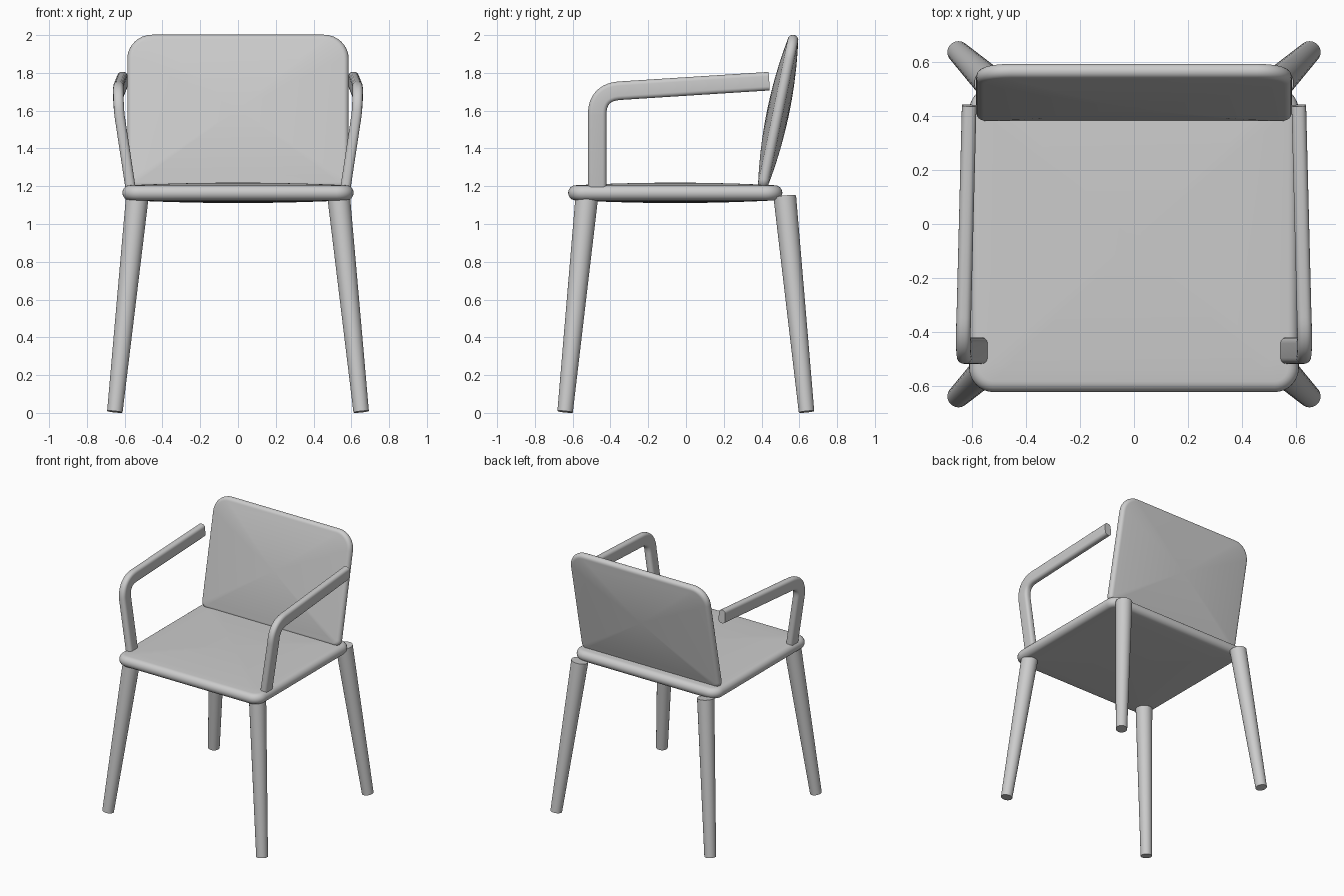
import bpy
from math import sin, cos, pi, radians
from mathutils import Vector

if "Cube" in bpy.data.objects:
    bpy.data.objects.remove(bpy.data.objects["Cube"])


def make_object(name, verts, faces):
    mesh = bpy.data.meshes.new(name)
    mesh.from_pydata(verts, [], faces)
    mesh.update()
    obj = bpy.data.objects.new(name, mesh)
    bpy.context.collection.objects.link(obj)
    bpy.ops.object.select_all(action='DESELECT')
    obj.select_set(True)
    bpy.context.view_layer.objects.active = obj
    bpy.ops.object.shade_smooth_by_angle(angle=radians(40))
    return obj


def loft(name, rings):
    """Skin a list of equal-length closed rings and cap both ends."""
    n = len(rings[0])
    verts = [p for ring in rings for p in ring]
    faces = [(k * n + i, k * n + (i + 1) % n, (k + 1) * n + (i + 1) % n, (k + 1) * n + i)
             for k in range(len(rings) - 1) for i in range(n)]
    faces.append(tuple(reversed(range(n))))
    faces.append(tuple(range(len(verts) - n, len(verts))))
    return make_object(name, verts, faces)


def rounded_rect(hx, hy, radii, steps=8):
    """Counter-clockwise outline; radii start at the +x +y corner."""
    pts = []
    for k, (sx, sy) in enumerate([(1, 1), (-1, 1), (-1, -1), (1, -1)]):
        r = radii[k]
        for i in range(steps + 1):
            a = (k + i / steps) * pi / 2
            pts.append((sx * (hx - r) + r * cos(a), sy * (hy - r) + r * sin(a)))
    return pts


def cushion(name, hx, hy, radii, edge, bulge):
    """Rounded panel with a half-round rim and gently domed faces."""
    def ring(inset, scale, z):
        outline = rounded_rect(hx - inset, hy - inset, [r - inset for r in radii])
        return [(x * scale, y * scale, z) for x, y in outline]

    scales = [0.05, 0.2, 0.35, 0.5, 0.65, 0.8, 0.9]
    dome = [(s, edge + bulge * (1 - s * s)) for s in scales]
    rings = [ring(edge, s, -z) for s, z in dome]
    for i in range(13):
        a = -pi / 2 + pi * i / 12
        rings.append(ring(edge * (1 - cos(a)), 1, edge * sin(a)))
    rings += [ring(edge, s, z) for s, z in reversed(dome)]
    return loft(name, rings)


# Seat
seat = cushion("seat", 0.612, 0.567, [0.09] * 4, 0.04, 0.014)
seat.location = (0, -0.057, 1.165)

# Backrest, leaning back
back = cushion("backrest", 0.586, 0.415, [0.13, 0.13, 0.05, 0.05], 0.028, 0.031)
back.rotation_euler = (radians(90 - 11.7), 0, 0)
back.location = (0, 0.488, 1.595)


# Tapered splayed legs
def leg(name, top, foot, r_top=0.06, r_foot=0.041, n=32):
    top, foot = Vector(top), Vector(foot)
    axis = (top - foot).normalized()
    u = Vector((0, 1, 0)).cross(axis).normalized()
    v = axis.cross(u)
    rings = [[c + r * (cos(2 * pi * i / n) * u + sin(2 * pi * i / n) * v) for i in range(n)]
             for c, r in ((foot, r_foot), (top, r_top))]
    loft(name, rings)


# Armrests: flattened bar swept along a bent path
def armrest(name, side):
    path = [Vector((0.566, -0.47, 1.17)), Vector((0.628, -0.47, 1.58))]
    p0, corner, p1 = path[1], Vector((0.637, -0.47, 1.70)), Vector((0.632, -0.345, 1.706))
    for i in range(1, 13):
        t = i / 12
        path.append((1 - t) ** 2 * p0 + 2 * t * (1 - t) * corner + t * t * p1)
    path.append(Vector((0.612, 0.44, 1.756)))
    for p in path:
        p.x *= side
    section = rounded_rect(0.027, 0.049, [0.022] * 4, 5)
    rings = []
    for k, p in enumerate(path):
        t = (path[min(k + 1, len(path) - 1)] - path[max(k - 1, 0)]).normalized()
        x = Vector((1, 0, 0))
        u = (x - x.dot(t) * t).normalized()
        v = t.cross(u)
        rings.append([p + a * u + b * v for a, b in section])
    loft(name, rings)


for side, label in ((-1, "left"), (1, "right")):
    leg("front_leg_" + label, (side * 0.533, -0.525, 1.145), (side * 0.652, -0.64, 0.006))
    leg("rear_leg_" + label, (side * 0.533, 0.523, 1.145), (side * 0.652, 0.638, 0.006))
    armrest("armrest_" + label, side)
